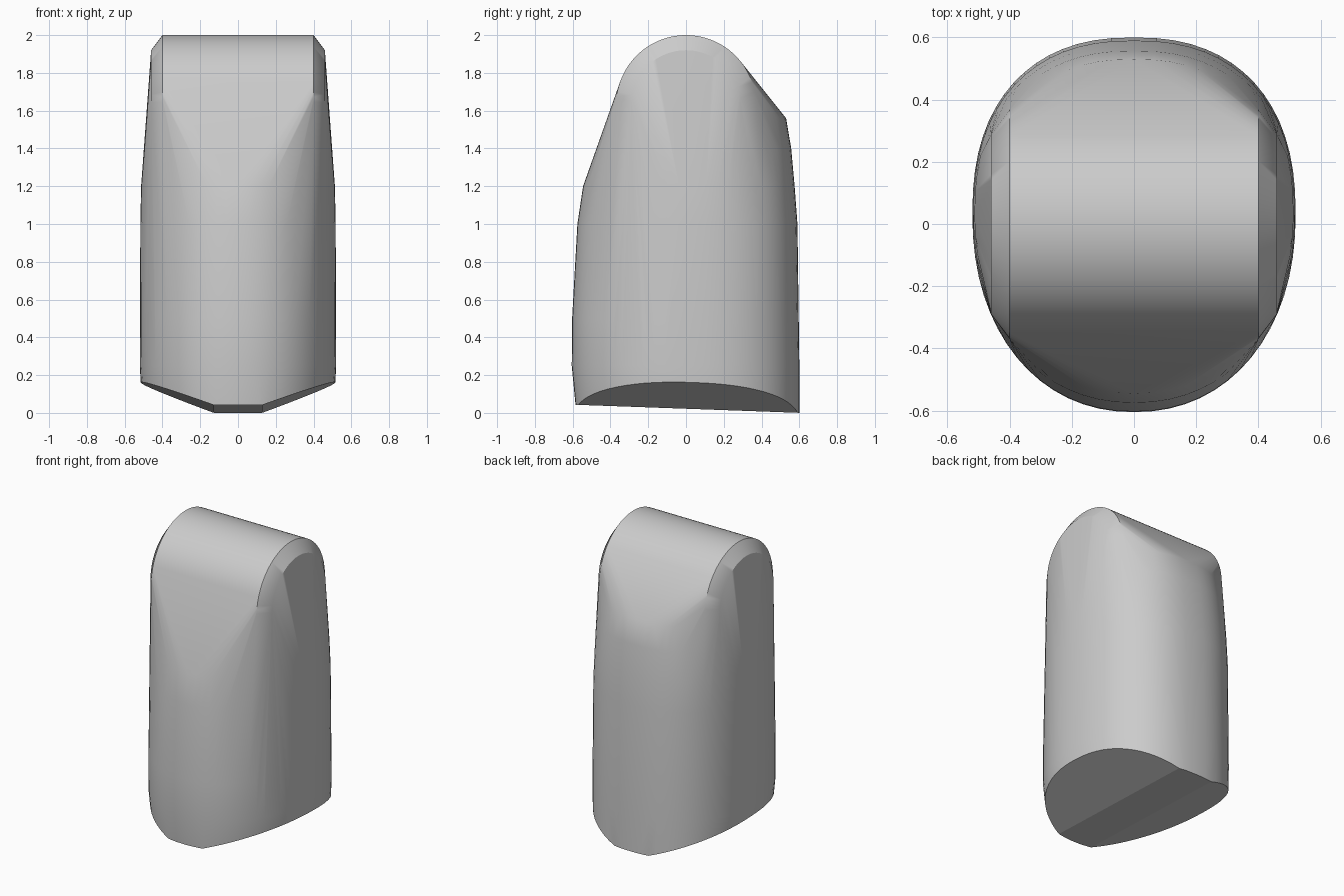
import bpy, bmesh, math

cube = bpy.data.objects.get("Cube")
if cube:
    bpy.data.objects.remove(cube, do_unlink=True)

grey = bpy.data.materials.new("plain grey")
grey.use_nodes = True
colour = (0.6, 0.6, 0.6, 1)
grey.diffuse_color = colour
grey.node_tree.nodes["Principled BSDF"].inputs["Base Color"].default_value = colour


def oval(half_x, front, back, steps=64):
    """Rounded outline, a little squarer at the back than at the front."""
    centre = 0.03
    points = []
    for i in range(steps):
        a = 2 * math.pi * i / steps
        c, s = math.cos(a), math.sin(a)
        power = 2 / (2.35 if s > 0 else 2.15)
        depth = back - centre if s > 0 else front + centre
        points.append((math.copysign(abs(c) ** power, c) * half_x,
                       centre + math.copysign(abs(s) ** power, s) * depth))
    return points


def underside(x, y):
    """Keel height: flat strip in the middle, sloping up to both sides."""
    return 0.022 - 0.036 * y + max(0, abs(x) - 0.13) * 0.365


points = []
# Underside rim, with the corners of the flat keel strip
rim = oval(0.515, 0.585, 0.6)
rim += [(side * 0.13, y) for side in (-1, 1) for y in (-0.57, 0.59)]
points += [(x, y, underside(x, y)) for x, y in rim]

# Column rings: height, half width, front depth, back depth
for z, half_x, front, back in [(0.25, 0.52, 0.605, 0.6), (0.5, 0.52, 0.603, 0.598),
                               (1.0, 0.517, 0.575, 0.59), (1.2, 0.513, 0.545, 0.575)]:
    points += [(x, y, z) for x, y in oval(half_x, front, back)]

# The back rises higher than the front
for z, half_x, back in [(1.4, 0.495, 0.557), (1.56, 0.47, 0.53)]:
    points += [(x, y, z) for x, y in oval(half_x, 0.5, back) if y > 0.15]

# Rounded crown with chamfered ends
for x, radius in [(0.4, 0.37), (0.46, 0.29)]:
    for i in range(49):
        a = math.radians(-10 + 200 * i / 48)
        for side in (-1, 1):
            points.append((side * x, radius * math.cos(a), 1.63 + radius * math.sin(a)))

# Wrap one convex skin around the sections
bm = bmesh.new()
for p in points:
    bm.verts.new(p)
result = bmesh.ops.convex_hull(bm, input=bm.verts[:])
unused = {v for v in result["geom_interior"] + result["geom_unused"]
          if isinstance(v, bmesh.types.BMVert)}
bmesh.ops.delete(bm, geom=list(unused), context="VERTS")
bmesh.ops.dissolve_limit(bm, angle_limit=math.radians(0.5), verts=bm.verts[:], edges=bm.edges[:])
bmesh.ops.recalc_face_normals(bm, faces=bm.faces[:])
mesh = bpy.data.meshes.new("rounded_column")
bm.to_mesh(mesh)
bm.free()
mesh.materials.append(grey)

column = bpy.data.objects.new("rounded_column", mesh)
bpy.context.collection.objects.link(column)
bpy.ops.object.select_all(action="DESELECT")
column.select_set(True)
bpy.context.view_layer.objects.active = column
bpy.ops.object.shade_smooth_by_angle(angle=math.radians(32))

# Keep the underside planes crisp
for face in mesh.polygons:
    if face.normal.z < -0.6:
        face.use_smooth = False
